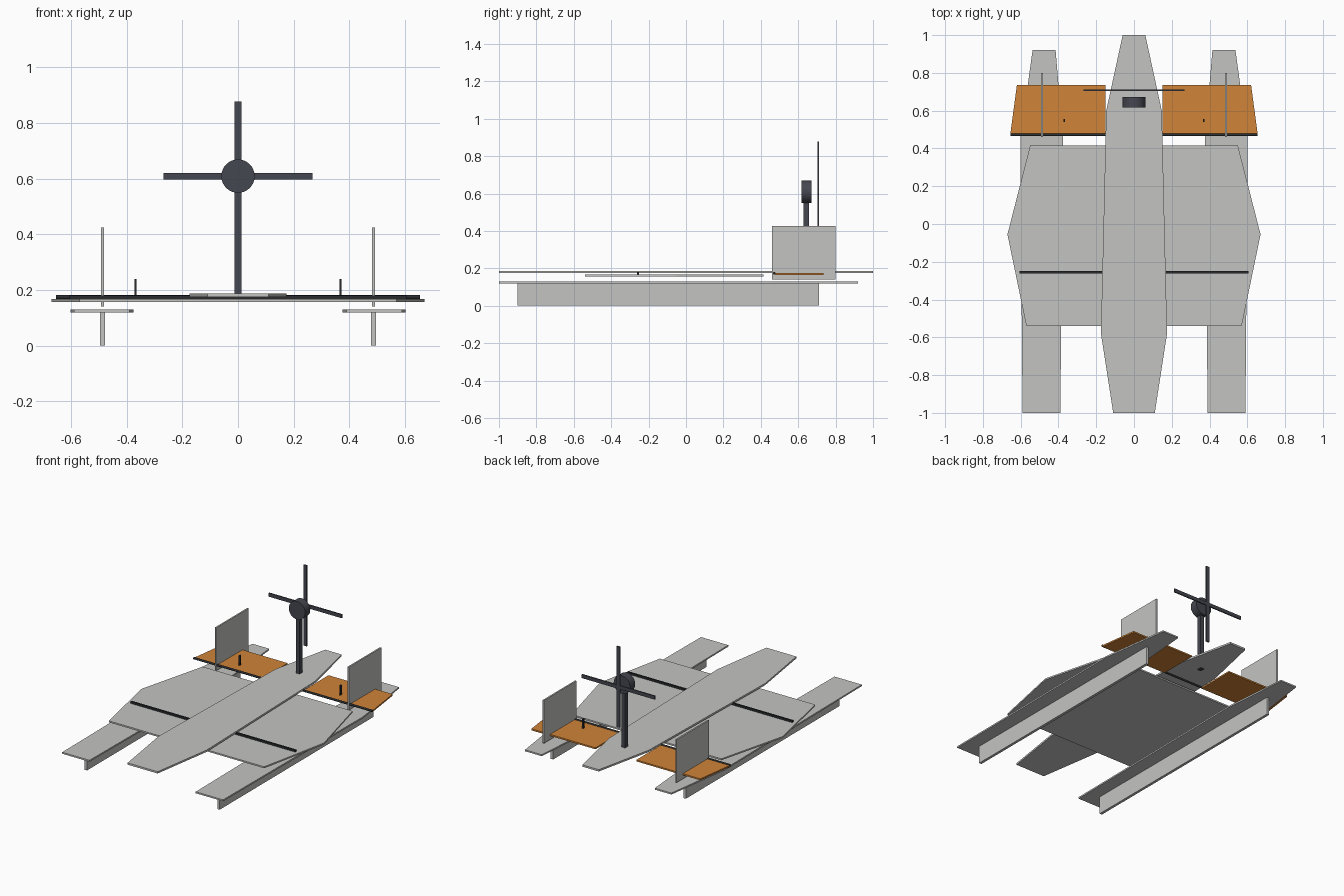
import bpy, bmesh, math
from mathutils import Matrix

if "Cube" in bpy.data.objects:
    bpy.data.objects.remove(bpy.data.objects["Cube"])


def material(name, rgb):
    m = bpy.data.materials.new(name)
    m.use_nodes = True
    m.diffuse_color = (*rgb, 1)
    m.node_tree.nodes["Principled BSDF"].inputs["Base Color"].default_value = (*rgb, 1)
    return m


GREY = material("pale grey foam", (0.55, 0.56, 0.54))
ORANGE = material("orange foam", (0.63, 0.23, 0.04))
SLATE = material("dark slate", (0.06, 0.063, 0.08))
CARBON = material("black carbon", (0.022, 0.024, 0.027))


def finish(name, bm, mat):
    bmesh.ops.recalc_face_normals(bm, faces=bm.faces)
    mesh = bpy.data.meshes.new(name)
    bm.to_mesh(mesh)
    bm.free()
    mesh.materials.append(mat)
    ob = bpy.data.objects.new(name, mesh)
    bpy.context.collection.objects.link(ob)
    return ob


def box(name, x, y, z, mat):
    """Box from (low, high) ranges."""
    bm = bmesh.new()
    bmesh.ops.create_cube(bm, size=1)
    for v in bm.verts:
        for i, (lo, hi) in enumerate((x, y, z)):
            v.co[i] = hi if v.co[i] > 0 else lo
    return finish(name, bm, mat)


def sheet(name, outline, z, mat):
    """Flat board cut to an outline."""
    bm = bmesh.new()
    face = bm.faces.new([bm.verts.new((x, y, z[0])) for x, y in outline])
    up = bmesh.ops.extrude_face_region(bm, geom=[face])["geom"]
    for v in up:
        if isinstance(v, bmesh.types.BMVert):
            v.co.z = z[1]
    return finish(name, bm, mat)


def cylinder(name, radius, length, centre, turn, sides, mat):
    bm = bmesh.new()
    bmesh.ops.create_cone(bm, cap_ends=True, segments=sides, radius1=radius,
                          radius2=radius, depth=length,
                          matrix=Matrix.Translation(centre) @ turn)
    return finish(name, bm, mat)


def symmetric(half):
    return half + [(-x, y) for x, y in reversed(half)]


def span(side, a, b):
    return tuple(sorted((side * a, side * b)))


# Main boards
sheet("fuselage_board", symmetric([(0.11, -1), (0.175, -0.58), (0.147, 0.6), (0.06, 1)]),
      (0.175, 0.187), GREY)
sheet("wing_board", symmetric([(0.57, -0.54), (0.67, -0.055), (0.55, 0.415)]),
      (0.157, 0.167), GREY)

# Cross spar and hinge rod
box("wing_spar", (-0.605, 0.605), (-0.262, -0.25), (0.167, 0.18), CARBON)
cylinder("hinge_rod", 0.007, 1.31, (0, 0.472, 0.174), Matrix.Rotation(math.pi / 2, 4, 'Y'), 12, CARBON)

# Floats, keels, fins and control surfaces on both sides
for label, s in (("left", 1), ("right", -1)):
    deck = [(0.39, -1), (0.59, -1), (0.602, 0.45), (0.537, 0.92), (0.415, 0.92), (0.376, 0.45)]
    sheet(label + "_float_deck", [(s * x, y) for x, y in deck], (0.119, 0.129), GREY)
    box(label + "_float_keel", span(s, 0.478, 0.496), (-0.9, 0.71), (0, 0.119), GREY)
    box(label + "_tail_fin", span(s, 0.482, 0.492), (0.46, 0.8), (0.14, 0.425), GREY)
    flap = [(0.15, 0.475), (0.655, 0.475), (0.62, 0.735), (0.15, 0.735)]
    sheet(label + "_elevon", [(s * x, y) for x, y in flap], (0.165, 0.175), ORANGE)
    box(label + "_control_horn", span(s, 0.365, 0.373), (0.54, 0.555), (0.17, 0.24), CARBON)

# Mast, motor and propeller
HUB = 0.609
box("motor_mast", (-0.013, 0.013), (0.627, 0.657), (0.17, HUB), SLATE)
motor = cylinder("motor", 0.06, 0.054, (0, 0.645, HUB), Matrix.Rotation(math.pi / 2, 4, 'X'), 32, SLATE)
bpy.context.view_layer.objects.active = motor
motor.select_set(True)
bpy.ops.object.shade_smooth_by_angle(angle=math.radians(35))
motor.select_set(False)
box("horizontal_blades", (-0.268, 0.268), (0.703, 0.711), (HUB - 0.012, HUB + 0.012), SLATE)
box("vertical_blades", (-0.012, 0.012), (0.703, 0.711), (HUB - 0.268, HUB + 0.268), SLATE)
